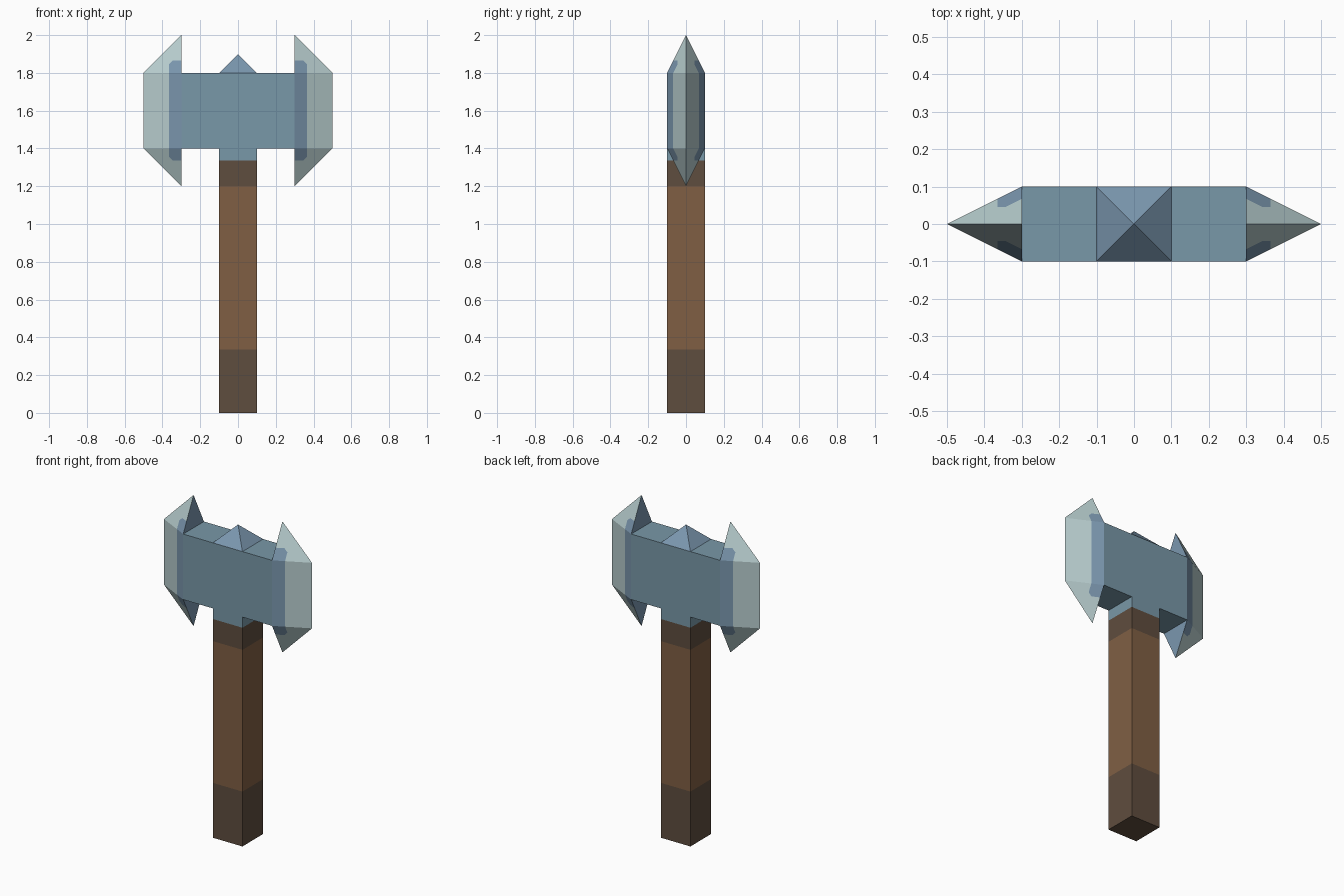
import bpy
import bmesh
from mathutils import Vector

cube = bpy.data.objects.get("Cube")
if cube:
    bpy.data.objects.remove(cube, do_unlink=True)


def material(name, rgb):
    # 0-255 display colour to linear
    lin = [((c / 255 + 0.055) / 1.055) ** 2.4 for c in rgb] + [1.0]
    mat = bpy.data.materials.new(name)
    mat.use_nodes = True
    mat.diffuse_color = lin
    node = next(n for n in mat.node_tree.nodes if n.type == 'BSDF_PRINCIPLED')
    node.inputs["Base Color"].default_value = lin
    return mat


wood = material("wood", (128, 95, 68))
dark_wood = material("dark wood", (95, 77, 62))
steel = material("steel", (121, 152, 168))
blue_steel = material("blue steel", (123, 151, 175))
edge_steel = material("pale edge steel", (184, 206, 207))


def mesh_from_faces(faces):
    bm = bmesh.new()
    for pts in faces:
        bm.faces.new([bm.verts.new(p) for p in pts])
    bmesh.ops.remove_doubles(bm, verts=bm.verts, dist=1e-5)
    bmesh.ops.recalc_face_normals(bm, faces=bm.faces)
    return bm


def cut(bm, point, normal, faces=None):
    faces = list(faces or bm.faces)
    geom = {g for f in faces for g in (f, *f.edges, *f.verts)}
    bmesh.ops.bisect_plane(bm, geom=list(geom), plane_co=point, plane_no=normal)


def finish(bm, name, mats, rule):
    for f in bm.faces:
        f.material_index = rule(f)
    mesh = bpy.data.meshes.new(name)
    bm.to_mesh(mesh)
    bm.free()
    for m in mats:
        mesh.materials.append(m)
    obj = bpy.data.objects.new(name, mesh)
    bpy.context.collection.objects.link(obj)


W = 0.1                       # half thickness of handle and head
LOW, HIGH = 1.4, 1.8          # head bottom and top
COLLAR, ROOT = 1.335, 0.3     # collar bottom, blade root
square = [(-W, -W), (W, -W), (W, W), (-W, W)]

# Handle: square post with dark bands at both ends, open under the collar
faces = [[(x, y, 0) for x, y in square]]
for a, b in zip(square, square[1:] + square[:1]):
    faces.append([(*a, 0), (*b, 0), (*b, COLLAR), (*a, COLLAR)])
bm = mesh_from_faces(faces)
for z in (0.335, 1.2):
    cut(bm, (0, 0, z), (0, 0, 1))
finish(bm, "handle", [wood, dark_wood],
       lambda f: 0 if 0.335 < f.calc_center_median().z < 1.2 else 1)

# Head: T-shaped block with the collar as its stem
profile = [(-W, COLLAR), (W, COLLAR), (W, LOW), (ROOT, LOW),
           (ROOT, HIGH), (-ROOT, HIGH), (-ROOT, LOW), (-W, LOW)]
faces = [[(x, y, z) for x, z in profile] for y in (-W, W)]
for a, b in zip(profile, profile[1:] + profile[:1]):
    faces.append([(a[0], -W, a[1]), (b[0], -W, b[1]), (b[0], W, b[1]), (a[0], W, a[1])])
bm = mesh_from_faces(faces)
covered = []
for f in bm.faces:
    c = f.calc_center_median()
    if abs(f.normal.x) > 0.9 and abs(c.x) > 0.2:
        covered.append(f)                       # behind the blades
    elif f.normal.z < -0.9 and c.z < LOW - 0.01:
        covered.append(f)                       # on top of the handle
    elif f.normal.z > 0.9:
        top = f
cut(bm, (-W, 0, 0), (1, 0, 0), [top])
cut(bm, (W, 0, 0), (1, 0, 0), [f for f in bm.faces if f.normal.z > 0.9])
covered += [f for f in bm.faces
            if f.normal.z > 0.9 and abs(f.calc_center_median().x) < 0.01]
bmesh.ops.delete(bm, geom=covered, context='FACES')
finish(bm, "head", [steel], lambda f: 0)

# Spike: small pyramid on top
bm = mesh_from_faces([[(*a, HIGH), (*b, HIGH), (0, 0, 1.9)]
                      for a, b in zip(square, square[1:] + square[:1])])
finish(bm, "top_spike", [blue_steel], lambda f: 0)

# Blades: wedges with pointed horns, blue near the root and pale at the edge
MID, TIP, BAND, BAND_H = 1.6, 0.5, 0.365, 0.265
for name, s in (("left_blade", 1), ("right_blade", -1)):
    faces = []
    for y in (-W, W):
        faces.append([(s * ROOT, y, LOW), (s * TIP, 0, LOW),
                      (s * TIP, 0, HIGH), (s * ROOT, y, HIGH)])
        for z, horn in ((LOW, 1.2), (HIGH, 2.0)):
            faces.append([(s * ROOT, y, z), (s * TIP, 0, z), (s * ROOT, 0, horn)])
    for z, horn in ((LOW, 1.2), (HIGH, 2.0)):
        faces.append([(s * ROOT, -W, z), (s * ROOT, W, z), (s * ROOT, 0, horn)])
    bm = mesh_from_faces(faces)
    cut(bm, (s * BAND, 0, 0), (1, 0, 0))
    for k in (-1, 1):
        for point, normal in (((0, 0, MID + k * BAND_H), (0, 0, 1)),
                              ((s * (BAND - 0.02), 0, MID + k * BAND_H), (s, 0, k))):
            horns = [f for f in bm.faces if abs(f.normal.x) < 0.9
                     and k * (f.calc_center_median().z - MID) > 0.201]
            cut(bm, point, normal, horns)

    def blade_colour(f):
        if abs(f.normal.x) > 0.99:
            return 0
        c = f.calc_center_median()
        x, h = abs(c.x), abs(c.z - MID)
        return 0 if x < BAND and h < BAND_H and x + h < BAND + BAND_H - 0.02 else 1

    finish(bm, name, [blue_steel, edge_steel], blade_colour)
